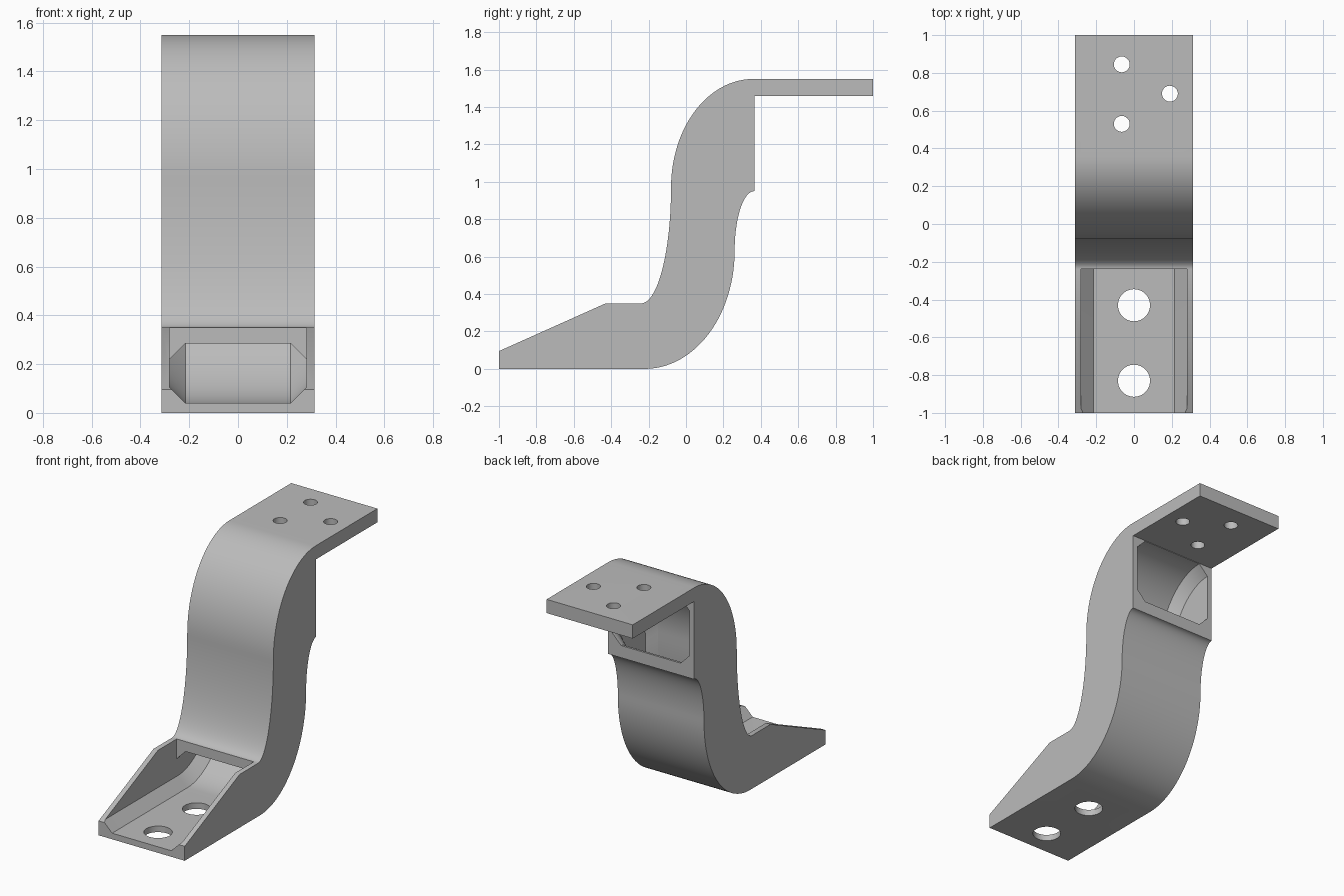
import bpy
import bmesh
from math import sin, cos, pi, radians
from mathutils import Vector

cube = bpy.data.objects.get("Cube")
if cube:
    bpy.data.objects.remove(cube, do_unlink=True)

HALF = 0.313      # half width of the bracket
INNER = 0.28      # half width of the hollow channel
CHAMFER = 0.065   # channel corner bevel
STEPS = 28

grey = bpy.data.materials.new("plain grey")
grey.use_nodes = True
colour = (0.5, 0.5, 0.5, 1)
grey.diffuse_color = colour
grey.node_tree.nodes["Principled BSDF"].inputs["Base Color"].default_value = colour


def arc(cy, cz, ry, rz, start, end):
    """Points (y, z) on a quarter ellipse, angles in degrees."""
    angles = [radians(start + (end - start) * i / STEPS) for i in range(STEPS + 1)]
    return [(cy + ry * cos(a), cz + rz * sin(a)) for a in angles]


def loft(name, rings):
    """Skin a list of closed rings and cap both ends."""
    bm = bmesh.new()
    loops = [[bm.verts.new(p) for p in ring] for ring in rings]
    n = len(loops[0])
    for a, b in zip(loops, loops[1:]):
        for i in range(n):
            j = (i + 1) % n
            bm.faces.new((a[i], a[j], b[j], b[i]))
    bm.faces.new(loops[0][::-1])
    bm.faces.new(loops[-1])
    bmesh.ops.recalc_face_normals(bm, faces=bm.faces)
    mesh = bpy.data.meshes.new(name)
    bm.to_mesh(mesh)
    bm.free()
    mesh.materials.append(grey)
    obj = bpy.data.objects.new(name, mesh)
    bpy.context.collection.objects.link(obj)
    return obj


def cylinder(name, x, y, z, radius):
    ring = [(x + radius * cos(2 * pi * i / 40), y + radius * sin(2 * pi * i / 40)) for i in range(40)]
    return loft(name, [[(px, py, z + dz) for px, py in ring] for dz in (-0.08, 0.08)])


def section(low, high):
    """Bevelled rectangle spanning the channel between two (y, z) points."""
    low, high = Vector((0, *low)), Vector((0, *high))
    step = (high - low).normalized() * CHAMFER
    flat = INNER - CHAMFER
    half = [(flat, low), (INNER, low + step), (INNER, high - step), (flat, high)]
    return [(s * x, p.y, p.z) for s, pts in ((1, half), (-1, half[::-1])) for x, p in pts]


# Solid S-shaped body with foot and mounting plate
profile = [(-1, 0)]
profile += arc(-0.22, 0.63, 0.48, 0.63, -90, 0)
profile += arc(0.365, 0.63, 0.105, 0.32, 180, 90)[1:]
profile += [(0.365, 1.46), (1, 1.46), (1, 1.55)]
profile += arc(0.36, 0.97, 0.44, 0.58, 90, 180)
profile += arc(-0.24, 0.97, 0.16, 0.62, 0, -90)[1:]
profile += [(-0.43, 0.35), (-1, 0.095)]
body = loft("bracket", [[(x, y, z) for y, z in profile] for x in (-HALF, HALF)])

# Hollow channel following the body
floor = [(-1.1, 0.04)] + arc(-0.22, 0.63, 0.44, 0.59, -90, 0)
floor += arc(0.365, 0.63, 0.145, 0.4, 180, 90)[1:] + [(0.45, 1.03)]
roof = [(-1.1, 0.285)] + arc(-0.24, 0.97, 0.225, 0.685, -90, 0)
roof += arc(0.365, 0.97, 0.38, 0.487, 180, 90)[1:] + [(0.45, 1.457)]
cutters = [loft("channel_cutter", [section(a, b) for a, b in zip(floor, roof)])]

# Open top of the foot
cutters.append(loft("slot_cutter", [
    [(-INNER, y, 0.16), (INNER, y, 0.16), (INNER, y, 0.6), (-INNER, y, 0.6)]
    for y in (-1.1, -0.237)]))

# Bolt holes in the foot and the plate
for y in (-0.43, -0.83):
    cutters.append(cylinder("foot_hole_cutter", 0, y, 0, 0.085))
for x, y in ((-0.065, 0.845), (0.19, 0.69), (-0.065, 0.53)):
    cutters.append(cylinder("plate_hole_cutter", x, y, 1.505, 0.042))

bpy.context.view_layer.objects.active = body
for cutter in cutters:
    mod = body.modifiers.new("cut", "BOOLEAN")
    mod.operation = "DIFFERENCE"
    mod.solver = "EXACT"
    mod.object = cutter
    cutter.hide_render = True
    bpy.ops.object.modifier_apply(modifier=mod.name)
for cutter in cutters:
    bpy.data.objects.remove(cutter, do_unlink=True)

bpy.ops.object.select_all(action="DESELECT")
body.select_set(True)
bpy.ops.object.shade_smooth_by_angle(angle=radians(25))
